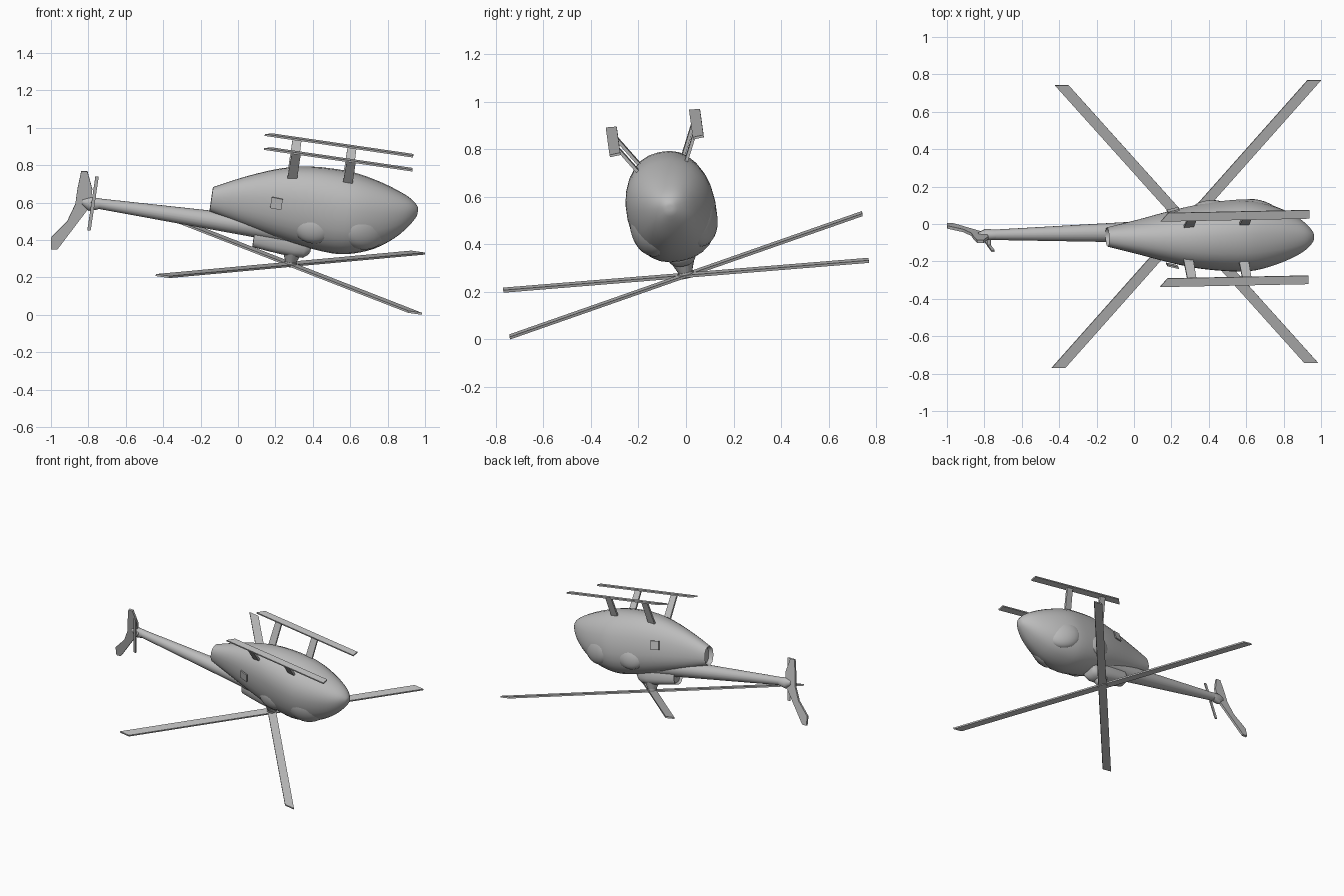
import bpy, bmesh, math
from mathutils import Matrix, Vector

if "Cube" in bpy.data.objects:
    bpy.data.objects.remove(bpy.data.objects["Cube"])

# One grey paint for the whole aircraft
grey = bpy.data.materials.new("plain_grey")
grey.use_nodes = True
grey.diffuse_color = (0.5, 0.5, 0.5, 1)
grey.node_tree.nodes["Principled BSDF"].inputs["Base Color"].default_value = (0.5, 0.5, 0.5, 1)

# Aircraft frame: origin at rotor hub, u forward, v sideways, w from rotor to skids
W = Vector((0.15, -0.215, 1)).normalized()
V = W.cross(Vector((1, 0.02, -0.146))).normalized()
U = V.cross(W)
FRAME = Matrix.Translation((0.28, 0, 0.27)) @ Matrix((U, V, W)).transposed().to_4x4()


def finish(name, bm, smooth=False):
    """Turn a bmesh in aircraft coordinates into a placed, painted object."""
    bmesh.ops.recalc_face_normals(bm, faces=bm.faces)
    me = bpy.data.meshes.new(name)
    bm.to_mesh(me)
    bm.free()
    me.materials.append(grey)
    ob = bpy.data.objects.new(name, me)
    bpy.context.collection.objects.link(ob)
    ob.matrix_world = FRAME
    if smooth:
        bpy.ops.object.select_all(action='DESELECT')
        ob.select_set(True)
        bpy.context.view_layer.objects.active = ob
        bpy.ops.object.shade_smooth_by_angle(angle=math.radians(35))
    return ob


def refine(sections, steps):
    """Smoothly interpolate between the given sections."""
    s = [sections[0]] + sections + [sections[-1]]
    out = []
    for i in range(1, len(s) - 2):
        for k in range(steps):
            t = k / steps
            out.append([0.5 * (2 * b + (c - a) * t + (2 * a - 5 * b + 4 * c - d) * t * t
                               + (3 * b - a - 3 * c + d) * t ** 3)
                        for a, b, c, d in zip(s[i - 1], s[i], s[i + 1], s[i + 2])])
    return out + [s[-1]]


def loft(name, sections, sides=28, power=2.0, steps=1, recess=0):
    """Skin rounded sections (u, low w, high w, half width) along u."""
    bm = bmesh.new()
    rings = []
    for u, lo, hi, hw in refine(sections, steps):
        ring = []
        for i in range(sides):
            a = math.tau * i / sides
            c, s = math.cos(a), math.sin(a)
            y = math.copysign(abs(c) ** (2 / power), c) * hw
            z = math.copysign(abs(s) ** (2 / power), s) * (hi - lo) / 2
            ring.append(bm.verts.new((u, y, (lo + hi) / 2 + z)))
        rings.append(ring)
    for a, b in zip(rings, rings[1:]):
        for i in range(sides):
            j = (i + 1) % sides
            bm.faces.new((a[i], a[j], b[j], b[i]))
    rear = bm.faces.new(rings[0])
    bm.faces.new(rings[-1][::-1])
    bmesh.ops.recalc_face_normals(bm, faces=bm.faces)
    if recess:
        bmesh.ops.inset_individual(bm, faces=[rear], thickness=0.012)
        bmesh.ops.translate(bm, verts=rear.verts, vec=(recess, 0, 0))
    return finish(name, bm, True)


def plate(name, points, offset):
    """Extrude a flat outline by the given offset, centred on the outline."""
    off = Vector(offset)
    bm = bmesh.new()
    face = bm.faces.new([bm.verts.new(Vector(p) - off / 2) for p in points])
    new = bmesh.ops.extrude_face_region(bm, geom=[face])["geom"]
    bmesh.ops.translate(bm, vec=off, verts=[g for g in new if isinstance(g, bmesh.types.BMVert)])
    return finish(name, bm)


def rod(name, p, q, r1, r2, sides=16):
    p, q = Vector(p), Vector(q)
    bm = bmesh.new()
    bmesh.ops.create_cone(bm, cap_ends=True, segments=sides, radius1=r1, radius2=r2,
                          depth=(q - p).length)
    rot = (q - p).to_track_quat('Z', 'Y').to_matrix().to_4x4()
    bmesh.ops.transform(bm, matrix=Matrix.Translation((p + q) / 2) @ rot, verts=bm.verts)
    return finish(name, bm, True)


def bubble(name, centre, radii, yaw):
    bm = bmesh.new()
    bmesh.ops.create_uvsphere(bm, u_segments=24, v_segments=14, radius=1)
    m = Matrix.Translation(centre) @ Matrix.Rotation(yaw, 4, 'Z') @ Matrix.Diagonal((*radii, 1))
    bmesh.ops.transform(bm, matrix=m, verts=bm.verts)
    return finish(name, bm, True)


# Fuselage with hollow exhaust at the rear
loft("fuselage", [
    [-0.47, 0.225, 0.355, 0.050], [-0.31, 0.185, 0.435, 0.088], [-0.13, 0.145, 0.506, 0.135],
    [0.03, 0.115, 0.540, 0.168], [0.21, 0.098, 0.545, 0.187], [0.32, 0.113, 0.532, 0.183],
    [0.435, 0.158, 0.505, 0.152], [0.53, 0.228, 0.473, 0.110], [0.59, 0.295, 0.445, 0.070],
    [0.625, 0.350, 0.415, 0.030], [0.632, 0.375, 0.398, 0.010]],
    power=2.3, steps=3, recess=0.03)

# Tail boom, gearbox and engine cowl under the rotor mast
loft("tail_boom", [[-1.09, 0.150, 0.204, 0.027], [-0.25, 0.120, 0.235, 0.058],
                   [0.0, 0.110, 0.250, 0.080]], sides=20)
loft("tail_gearbox", [[-1.15, 0.16, 0.19, 0.014], [-1.11, 0.13, 0.207, 0.03],
                      [-1.06, 0.145, 0.207, 0.029]], sides=16)
loft("rotor_cowl", [[-0.215, 0.066, 0.17, 0.050], [-0.06, 0.050, 0.18, 0.062],
                    [0.06, 0.048, 0.18, 0.062], [0.095, 0.085, 0.18, 0.050]],
     power=2.6, steps=2, recess=0.015)

# Rotor mast and hub
rod("rotor_mast", (0, 0, 0.0), (0, 0, 0.075), 0.024, 0.055)
rod("rotor_hub", (0, 0, -0.010), (0, 0, 0.014), 0.034, 0.034)

# Four swept-tip main blades
for i, (su, sv) in enumerate([(1, 1), (1, -1), (-1, 1), (-1, -1)]):
    u, v, h = su * 0.682, sv * 0.772, 0.037
    plate(f"main_blade_{i + 1}", [(-h, 0, 0), (h, 0, 0), (u + h, v, 0), (u - h, v, 0)],
          (0, 0, 0.011))

# Swept tail fin
fin = [(-1.18, 0.339), (-1.147, 0.343), (-1.107, 0.25), (-1.103, 0.152), (-1.125, 0.12),
       (-1.244, -0.102), (-1.279, -0.107), (-1.286, -0.042), (-1.214, 0.058),
       (-1.185, 0.156), (-1.186, 0.238)]
plate("tail_fin", [(u, 0, w) for u, w in fin], (0, 0.016, 0))

# Tail rotor
rod("tail_rotor_shaft", (-1.093, 0, 0.185), (-1.093, -0.06, 0.185), 0.010, 0.010, 12)
plate("tail_rotor_blades", [(-1.102, -0.055, 0.037), (-1.084, -0.055, 0.037),
                            (-1.084, -0.055, 0.334), (-1.102, -0.055, 0.334)], (0, 0.008, 0))

# Paired parts on both flanks
for side, s in (("left", 1), ("right", -1)):
    # Landing skid with slanted ends
    plate(f"{side}_skid", [(-0.235, s * 0.179 - 0.023, 0.646), (0.567, s * 0.179 - 0.023, 0.646),
                           (0.567, s * 0.179 + 0.023, 0.646), (-0.195, s * 0.179 + 0.023, 0.646)],
          (0, 0, 0.010))
    # Flat struts from belly to skid
    for place, u in (("rear", -0.06), ("front", 0.237)):
        plate(f"{side}_{place}_strut",
              [(u - 0.026, s * 0.09, 0.485), (u + 0.026, s * 0.09, 0.485),
               (u + 0.024, s * 0.179, 0.645), (u - 0.024, s * 0.179, 0.645)],
              (0, 0.012, -0.006 * s))
    # Bulged door and cockpit windows
    bubble(f"{side}_door_bubble", (0.086, s * 0.125, 0.245), (0.105, 0.052, 0.088), s * 0.12)
    bubble(f"{side}_cockpit_bubble", (0.365, s * 0.105, 0.275), (0.135, 0.068, 0.115), s * -0.38)
    # Small square side hatch
    plate(f"{side}_hatch", [(u, s * (0.150 + 0.25 * (u + 0.13)), w) for u, w in
                            ((-0.155, 0.32), (-0.095, 0.32), (-0.095, 0.38), (-0.155, 0.38))],
          (0, 0.009, 0))
